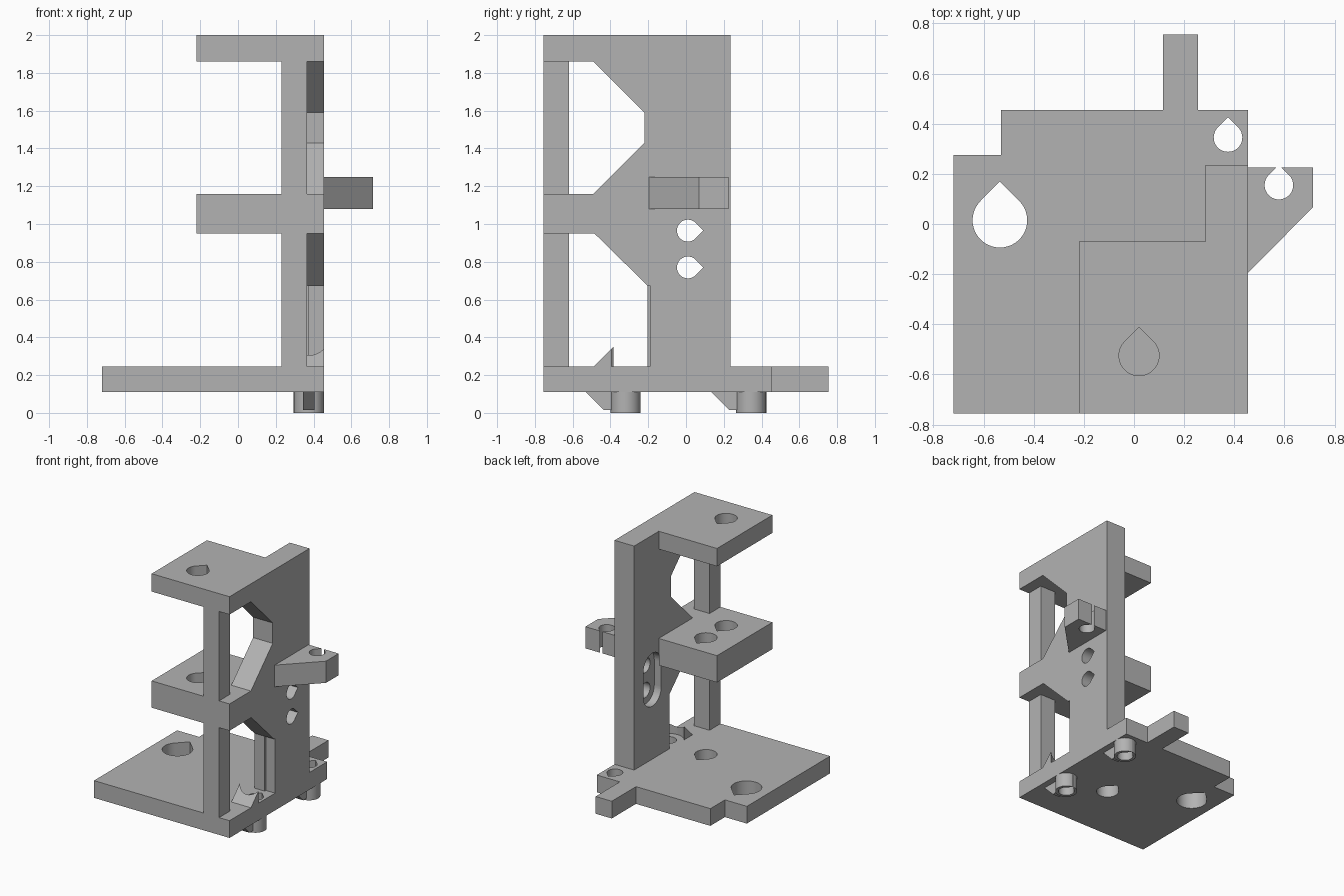
import bpy, bmesh, math

cube = bpy.data.objects.get("Cube")
if cube:
    bpy.data.objects.remove(cube, do_unlink=True)

grey = bpy.data.materials.new("plain grey")
grey.use_nodes = True
GREY = (0.45, 0.45, 0.45, 1)
grey.diffuse_color = GREY
grey.node_tree.nodes["Principled BSDF"].inputs["Base Color"].default_value = GREY


def prism(name, pts, axis, lo, hi):
    """Extrude a closed outline: (x, y) along z, or (y, z) along x."""
    place = (lambda a, b, t: (a, b, t)) if axis == "z" else (lambda a, b, t: (t, a, b))
    bm = bmesh.new()
    face = bm.faces.new([bm.verts.new(place(a, b, lo)) for a, b in pts])
    side = bmesh.ops.extrude_face_region(bm, geom=[face])
    move = place(0, 0, hi - lo)
    bmesh.ops.translate(bm, vec=move, verts=[v for v in side["geom"] if isinstance(v, bmesh.types.BMVert)])
    bmesh.ops.recalc_face_normals(bm, faces=bm.faces)
    mesh = bpy.data.meshes.new(name)
    bm.to_mesh(mesh)
    bm.free()
    mesh.materials.append(grey)
    obj = bpy.data.objects.new(name, mesh)
    bpy.context.collection.objects.link(obj)
    return obj


def rect(a0, a1, b0, b1):
    return [(a0, b0), (a1, b0), (a1, b1), (a0, b1)]


def arc(a, b, r, start, end, n=32):
    angles = [math.radians(start + (end - start) * i / n) for i in range(n + 1)]
    return [(a + r * math.cos(t), b + r * math.sin(t)) for t in angles]


def circle(a, b, r):
    return arc(a, b, r, 0, 360)[:-1]


def teardrop(a, b, r, tip_up=True):
    """Printable hole: round with a right-angled tip on the second or first axis."""
    tip = r * math.sqrt(2)
    if tip_up:
        return arc(a, b, r, 135, 405) + [(a, b + tip)]
    return arc(a, b, r, 45, 315) + [(a + tip, b)]


def cut(obj, outlines, axis, lo, hi):
    """Subtract each extruded outline, then smooth the curved walls."""
    for pts in outlines:
        tool = prism("cutter", pts, axis, lo, hi)
        tool.hide_render = True
        mod = obj.modifiers.new("cut", "BOOLEAN")
        mod.operation, mod.solver, mod.object = "DIFFERENCE", "EXACT", tool
        bpy.context.view_layer.update()
        shape = obj.evaluated_get(bpy.context.evaluated_depsgraph_get())
        mesh = bpy.data.meshes.new_from_object(shape)
        obj.modifiers.clear()
        obj.data = mesh
        bpy.data.objects.remove(tool, do_unlink=True)
    smooth(obj)


def smooth(obj):
    bpy.ops.object.select_all(action="DESELECT")
    obj.select_set(True)
    bpy.context.view_layer.objects.active = obj
    bpy.ops.object.shade_smooth_by_angle(angle=math.radians(30))


# Shared levels and positions
FRONT, RIGHT, WALL_X = -0.755, 0.455, 0.285
BASE_LOW, BASE_TOP = 0.11, 0.245
BOLT_X, BOLT_R = 0.375, 0.057
BOLT_Y = {"front": -0.32, "back": 0.345}
ROD = (0.02, -0.525)
SCREW = (0.02, -0.275)

# Base plate with rear tab and stepped corner
base = prism("base_plate", [
    (-0.72, FRONT), (RIGHT, FRONT), (RIGHT, 0.455), (0.255, 0.455), (0.255, 0.755),
    (0.115, 0.755), (0.115, 0.455), (-0.53, 0.455), (-0.53, 0.275), (-0.72, 0.275)],
    "z", BASE_LOW, BASE_TOP)
bolts = [teardrop(BOLT_X, y, BOLT_R) for y in BOLT_Y.values()]
cut(base, [teardrop(-0.535, 0.015, 0.109), teardrop(*SCREW, 0.08)] + bolts, "z", 0, 0.5)

# Upright wall with two open bays
wall = prism("upright_wall", [
    (0.235, BASE_TOP), (0.235, 2), (FRONT, 2), (FRONT, 1.86), (-0.49, 1.86),
    (-0.22, 1.59), (-0.22, 1.43), (-0.49, 1.16), (FRONT, 1.16), (FRONT, 0.95),
    (-0.485, 0.95), (-0.205, 0.675), (-0.205, BASE_TOP)], "x", WALL_X, RIGHT)
cut(wall, [teardrop(0.01, z, 0.058, False) for z in (0.77, 0.965)], "x", 0, 1)
slot = arc(0.01, 0.965, 0.11, 0, 180) + arc(0.01, 0.77, 0.11, 180, 360)
cut(wall, [slot], "x", 0.2, WALL_X + 0.06)
cut(wall, [rect(-0.3, -0.19, 0.2, 0.675)], "x", BOLT_X, 0.6)

# Platforms reaching left from the wall
for name, low, high, holes in (("top_plate", 1.86, 2, [ROD]),
                               ("middle_plate", 0.95, 1.16, [ROD, SCREW])):
    plate = prism(name, rect(-0.22, WALL_X, FRONT, -0.07), "z", low, high)
    cut(plate, [teardrop(*p, 0.08) for p in holes], "z", 0.5, 2.5)

# Front post in two lengths between the platforms
for name, low, high in (("lower_post", BASE_TOP, 0.95), ("upper_post", 1.16, 1.86)):
    prism(name, rect(0.23, 0.365, FRONT, -0.62), "z", low, high)

# Small gusset hollowed for the bolt head
gusset = prism("bolt_gusset", [(-0.49, BASE_TOP), (-0.365, BASE_TOP), (-0.365, 0.37)],
               "x", WALL_X, RIGHT)
cut(gusset, [circle(BOLT_X, BOLT_Y["front"], 0.11)], "z", 0.2, 0.6)

# Clamp arm on the right with an open hole
clamp = prism("clamp_arm", [(RIGHT, -0.195), (0.715, 0.068), (0.715, 0.225), (RIGHT, 0.225)],
              "z", 1.08, 1.25)
cut(clamp, [teardrop(0.578, 0.155, BOLT_R)], "z", 1, 1.5)

# Bolt bosses and their sloped ribs under the base
for name, y in BOLT_Y.items():
    boss = prism(name + "_boss", circle(BOLT_X, y, 0.08), "z", 0, BASE_LOW)
    rib = prism(name + "_boss_rib", [
        (y - 0.21, BASE_LOW), (y - 0.115, 0.015), (y - 0.065, 0.015), (y - 0.065, BASE_LOW)],
        "x", 0.345, 0.405)
    cut(boss, [teardrop(BOLT_X, y, BOLT_R)], "z", -0.1, 0.3)
